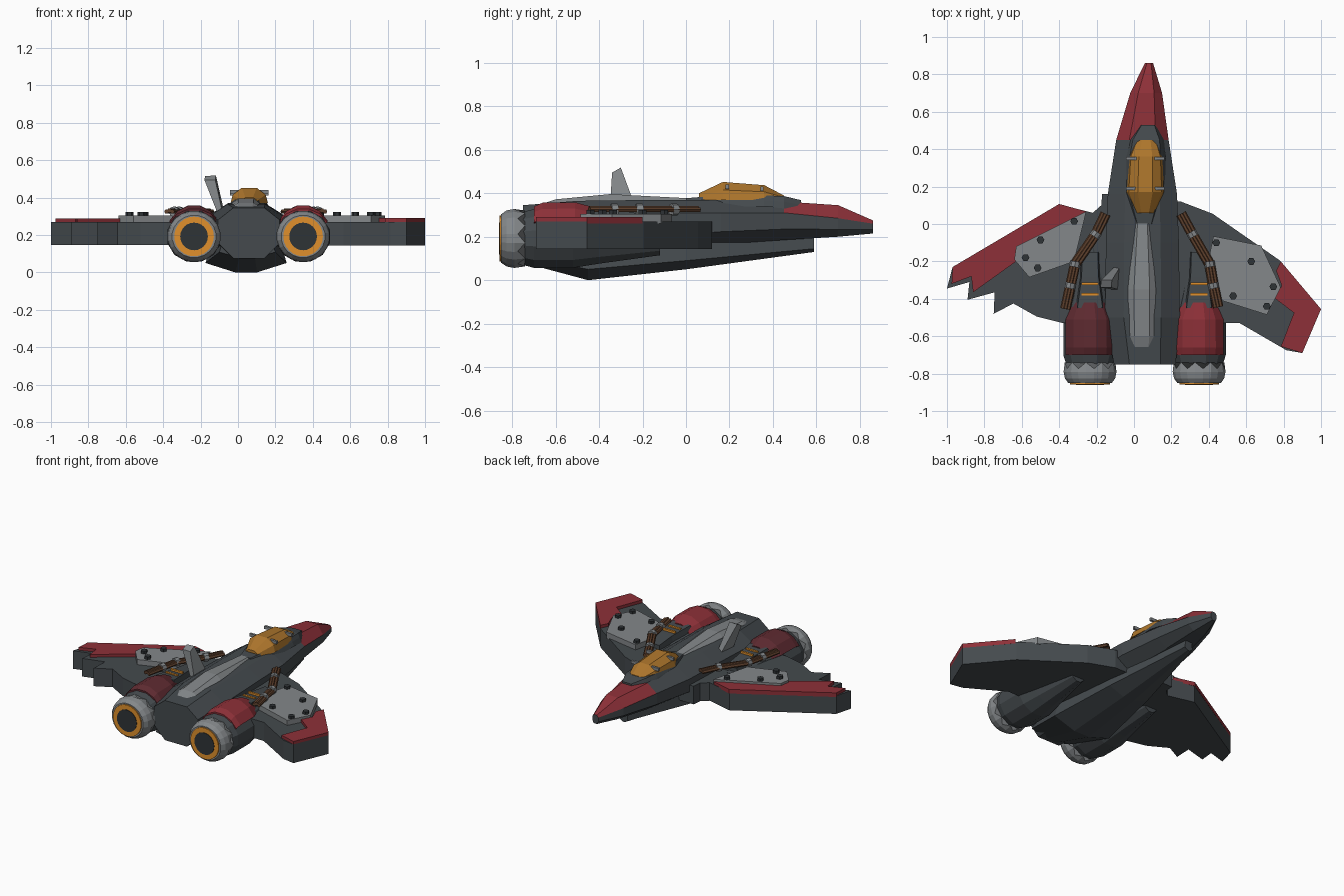
import bpy, bmesh, math
from mathutils import Vector

cube = bpy.data.objects.get("Cube")
if cube:
    bpy.data.objects.remove(cube)


def material(name, *rgb):
    m = bpy.data.materials.new(name)
    m.use_nodes = True
    m.diffuse_color = (*rgb, 1)
    m.node_tree.nodes["Principled BSDF"].inputs["Base Color"].default_value = (*rgb, 1)
    return m


SLATE = material("slate", .058, .068, .075)
RED = material("red", .27, .03, .04)
SCORCHED = material("scorched red", .115, .024, .031)
STEEL = material("steel", .23, .245, .255)
AMBER = material("amber glass", .42, .18, .025)
GLOW = material("glowing orange", .75, .28, .025)
BROWN = material("cable brown", .11, .05, .025)
BOLT = material("bolt black", .028, .033, .037)


def finish(name, bm, *mats):
    bmesh.ops.recalc_face_normals(bm, faces=bm.faces)
    mesh = bpy.data.meshes.new(name)
    bm.to_mesh(mesh)
    bm.free()
    obj = bpy.data.objects.new(name, mesh)
    bpy.context.collection.objects.link(obj)
    for m in mats:
        mesh.materials.append(m)
    return obj


def loft(name, rings, *mats):
    """Skin closed rings of points and cap both ends."""
    bm = bmesh.new()
    rows = [[bm.verts.new(p) for p in ring] for ring in rings]
    n = len(rows[0])
    for a, b in zip(rows, rows[1:]):
        for i in range(n):
            j = (i + 1) % n
            bm.faces.new((a[i], a[j], b[j], b[i]))
    bm.faces.new(rows[0])
    bm.faces.new(rows[-1])
    return finish(name, bm, *mats)


def slab(name, outline, z0, z1, mat):
    return loft(name, [[(x, y, z) for x, y in outline] for z in (z0, z1)], mat)


def box(name, center, size, mat):
    x, y, z = center
    a, b, c = (s / 2 for s in size)
    return slab(name, [(x - a, y - b), (x + a, y - b), (x + a, y + b), (x - a, y + b)],
                z - c, z + c, mat)


def rod(name, start, end, radius, sides, mat):
    a, b = Vector(start), Vector(end)
    turn = (b - a).to_track_quat('Z', 'Y')
    ring = [turn @ Vector((radius * math.cos(t), radius * math.sin(t), 0))
            for t in (math.tau * i / sides for i in range(sides))]
    return loft(name, [[p + v for v in ring] for p in (a, b)], mat)


# Hull: eight-sided sections (y, centre, half width, bottom, shoulder, top)
def hull_ring(y, cx, w, zb, zs, zt):
    low = zb + .4 * (zs - zb)
    half = [(.5 * w, zb), (w, low), (w, zs), (.5 * w, zt)]
    return ([(cx + x, y, z) for x, z in half]
            + [(cx - x, y, z) for x, z in reversed(half)])


hull = loft("hull", [hull_ring(*s) for s in (
    (.86, .08, .022, .215, .26, .275), (.7, .065, .085, .2, .285, .345),
    (.45, .045, .14, .185, .31, .362), (.16, .045, .185, .165, .31, .37),
    (-.1, .045, .195, .13, .31, .37), (-.5, .045, .2, .08, .3, .365),
    (-.75, .058, .165, .075, .28, .345))], SLATE, RED)
for f in hull.data.polygons:
    if f.center.y > .47 and f.normal.z > .15:
        f.material_index = 1


# Keel under the hull
def keel_ring(y, cx, w, zb, rise, zt):
    half = [(.27 * w, zb), (w, zb + rise), (.8 * w, zt)]
    return ([(cx + x, y, z) for x, z in half]
            + [(cx - x, y, z) for x, z in reversed(half)])


loft("keel", [keel_ring(*s) for s in (
    (.59, .055, .03, .13, .015, .2), (.0, .045, .15, .05, .04, .22),
    (-.45, .043, .217, 0, .05, .2), (-.74, .05, .15, .078, .03, .2))], SLATE)


# Raised parts along the top: (y, centre, half width, base, top)
def ridge_ring(y, cx, w, zb, zt, crown=.5):
    mid = zb + .55 * (zt - zb)
    half = [(w, zb), (.88 * w, mid), (crown * w, zt)]
    return ([(cx + x, y, z) for x, z in half]
            + [(cx - x, y, z) for x, z in reversed(half)])


loft("spine_plate", [ridge_ring(*s) for s in (
    (.01, .045, .052, .34, .377), (-.35, .042, .084, .34, .396),
    (-.6, .042, .08, .33, .372), (-.71, .042, .062, .31, .335))], STEEL)
loft("canopy_frame", [ridge_ring(*s, .75) for s in (
    (.0, .055, .05, .33, .377), (.17, .055, .11, .34, .392),
    (.36, .06, .11, .34, .39), (.45, .065, .095, .33, .387),
    (.53, .075, .045, .32, .368))], SLATE)
loft("canopy_glass", [ridge_ring(*s, .4) for s in (
    (.06, .06, .05, .365, .4), (.17, .06, .1, .37, .452),
    (.36, .062, .09, .37, .437), (.45, .066, .055, .37, .39))], AMBER)
for y, z in ((.35, .42), (.19, .43)):
    for side in (-1, 1):
        box("canopy_latch", (.06 + side * .075, y, z), (.055, .015, .02), STEEL)

# Bent antenna stub
loft("antenna_fin", [
    [(-.115, -.35, .33), (-.085, -.35, .33), (-.075, -.23, .33), (-.105, -.23, .33)],
    [(-.18, -.34, .495), (-.122, -.34, .495), (-.118, -.3, .518), (-.175, -.3, .515)],
], STEEL)

# Wings: the right one torn at the trailing edge
slab("right_wing", [(0, .16), (-.17, .16), (-.175, .1), (-.22, .06), (-.4, .105), (-.97, -.23),
                    (-1, -.345), (-.88, -.31), (-.89, -.405), (-.745, -.365),
                    (-.75, -.48), (-.645, -.425), (-.52, -.495), (-.38, -.53),
                    (0, -.5)], .145, .268, SLATE)
slab("left_wing", [(.1, .12), (.25, .12), (.42, .055), (.78, -.195), (1, -.455),
                   (.9, -.69), (.815, -.675), (.565, -.53), (.1, -.53)],
     .143, .27, SLATE)
slab("right_wing_stripe", [(-.4, .107), (-.255, .067), (-.62, -.12), (-.63, -.2),
                           (-.86, -.365), (-.87, -.28), (-.975, -.32),
                           (-.97, -.23)], .26, .288, RED)
slab("left_wing_stripe", [(.785, -.2), (1, -.455), (.9, -.69), (.785, -.655),
                          (.855, -.475), (.75, -.395), (.79, -.33), (.76, -.25)],
     .26, .29, RED)
slab("right_wing_patch", [(-.255, .068), (-.63, -.12), (-.64, -.19),
                          (-.56, -.285), (-.32, -.2)], .26, .303, STEEL)
slab("left_wing_patch", [(.425, -.065), (.68, -.115), (.785, -.34), (.71, -.485),
                         (.44, -.4), (.39, -.23)], .26, .305, STEEL)
for x, y in ((-.32, .015), (-.5, -.085), (-.58, -.18), (-.515, -.235),
             (.44, -.1), (.627, -.2), (.745, -.335), (.71, -.44), (.53, -.385)):
    rod("bolt", (x, y, .3), (x, y, .322), .021, 6, BOLT)


# Engines
def circle(cx, cz, y, rx, rz, n=16, jag=0):
    return [(cx + rx * math.cos(t), y + (jag if i % 2 else -jag), cz + rz * math.sin(t))
            for i in range(n) for t in [math.tau * (i + .5) / n]]


def engine(cx, cowl_mat):
    cz = .192
    loft("nacelle", [circle(cx, cz, y, rx, rz, 12) for y, rx, rz in (
        (-.12, .06, .08), (-.4, .12, .12), (-.52, .148, .14),
        (-.7, .148, .14), (-.77, .125, .12))], SLATE)
    loft("intake", [ridge_ring(y, cx, w, .2, z, .75) for y, w, z in (
        (-.15, .055, .3), (-.28, .06, .315), (-.45, .09, .33))], SLATE)
    for y in (-.32, -.375):
        box("intake_vent", (cx, y, .322), (.09, .014, .018), GLOW)

    # Cowl arched over the top
    rings = []
    for y, rx, rz in ((-.42, .105, .145), (-.51, .15, .17), (-.66, .152, .168),
                      (-.7, .15, .15)):
        arc = [math.radians(30 + 24 * i) for i in range(6)]
        outer = [(cx + rx * math.cos(t), y, cz + rz * math.sin(t)) for t in arc]
        inner = [(cx + .8 * rx * math.cos(t), y, cz + .75 * rz * math.sin(t))
                 for t in reversed(arc)]
        rings.append(outer + inner)
    loft("engine_cowl", rings, cowl_mat)

    # Torn-edged nozzle with glowing ring
    loft("nozzle", [circle(cx, cz, -.757, .137, .13, 20, .017)]
         + [circle(cx, cz, y, r, r * .96, 20) for y, r in (
             (-.79, .143), (-.825, .136), (-.85, .118))], STEEL)
    for name, r, y, mat in (("exhaust_ring", .106, -.857, GLOW),
                            ("exhaust_core", .074, -.86, BOLT)):
        rod(name, (cx, -.83, cz), (cx, y, cz), r, 24, mat)


engine(-.235, SCORCHED)
engine(.348, RED)


# Cable bundles held by clamps
def cable(points):
    path = [Vector((x, y, .325)) for x, y in points]
    for a, b in zip(path, path[1:]):
        across = (b - a).cross(Vector((0, 0, 1))).normalized() * .016
        for k in (-1, 0, 1):
            lift = Vector((0, 0, .006 if k == 0 else 0))
            rod("cable", a + across * k + lift, b + across * k + lift, .012, 6, BROWN)
    for a, b in zip(path[1:], path[2:] + path[:1]):
        step = (b - a).normalized() * .015
        if b is not path[0]:
            rod("cable_clamp", a - step, a + step, .028, 8, STEEL)


cable([(-.152, .055), (-.205, -.055), (-.315, -.215), (-.34, -.33), (-.367, -.455)])
cable([(.252, .055), (.312, -.055), (.405, -.215), (.425, -.33), (.45, -.445)])
